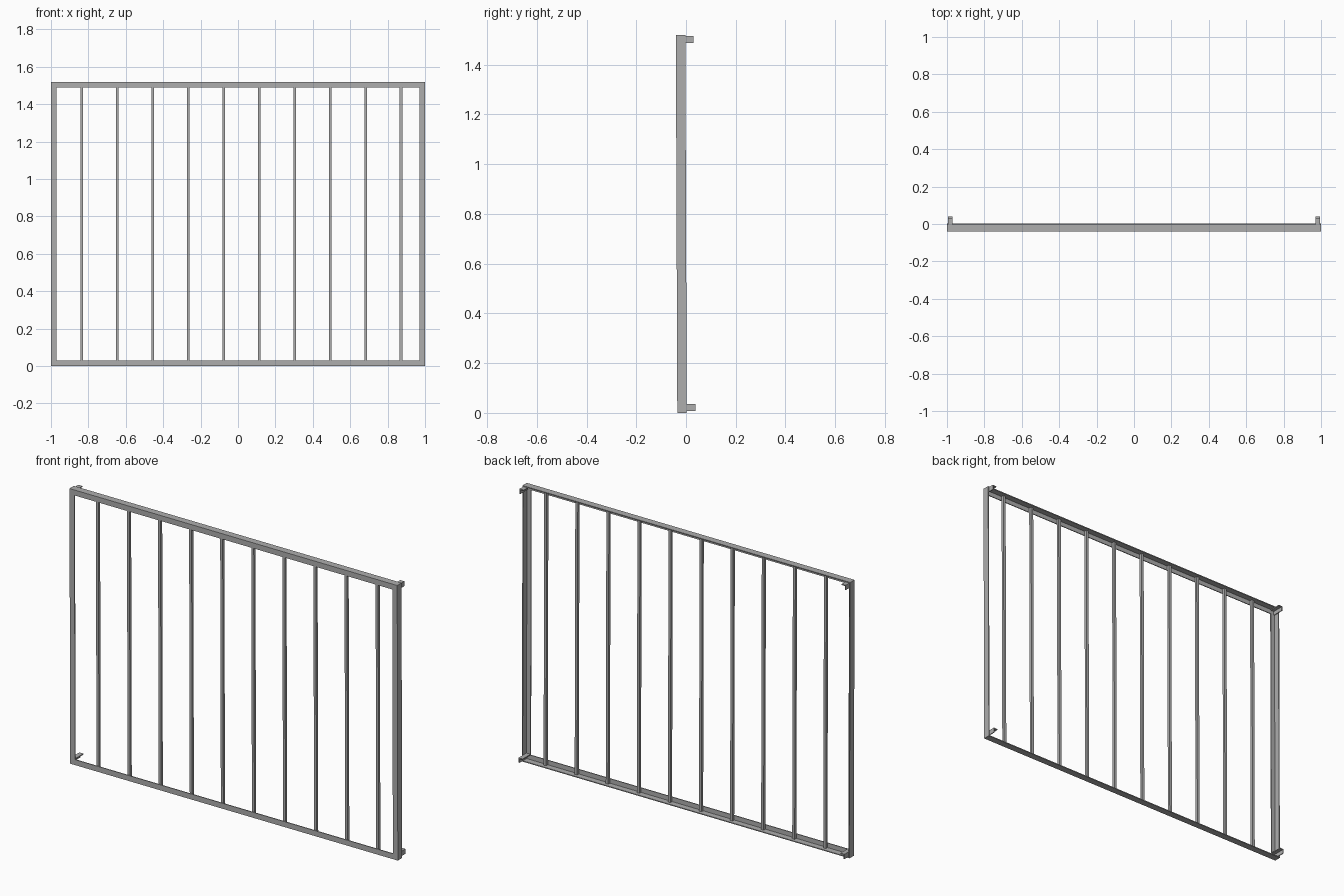
import bpy, bmesh, math
from mathutils import Matrix

if "Cube" in bpy.data.objects:
    bpy.data.objects.remove(bpy.data.objects["Cube"], do_unlink=True)

W, H = 1.0, 1.52            # half width, height
LEG, T = 0.03, 0.005        # face width and steel thickness
FRONT, BACK = -0.035, 0.003
LEAN = Matrix.Rotation(0.0038, 4, 'X')   # the panel leans forward slightly

steel = bpy.data.materials.new("grey_steel")
grey = (0.42, 0.42, 0.42, 1.0)
steel.diffuse_color = grey
steel.use_nodes = True
steel.node_tree.nodes["Principled BSDF"].inputs["Base Color"].default_value = grey


def finish(bm, name):
    bmesh.ops.recalc_face_normals(bm, faces=bm.faces)
    bm.transform(LEAN)
    mesh = bpy.data.meshes.new(name)
    bm.to_mesh(mesh)
    bm.free()
    mesh.materials.append(steel)
    obj = bpy.data.objects.new(name, mesh)
    bpy.context.collection.objects.link(obj)
    return obj


def box(name, x0, x1, y0, y1, z0, z1):
    bm = bmesh.new()
    bmesh.ops.create_cube(bm, size=1)
    for v in bm.verts:
        v.co.x = x0 + (v.co.x + 0.5) * (x1 - x0)
        v.co.y = y0 + (v.co.y + 0.5) * (y1 - y0)
        v.co.z = z0 + (v.co.z + 0.5) * (z1 - z0)
    return finish(bm, name)


# Mitred angle-iron frame: an L section (inset, y) carried round four corners
section = [(0, FRONT), (LEG, FRONT), (LEG, FRONT + T),
           (T, FRONT + T), (T, BACK), (0, BACK)]
bm = bmesh.new()
rings = []
for sx, top in ((-1, 0), (1, 0), (1, 1), (-1, 1)):
    rings.append([bm.verts.new((sx * (W - d), y, H - d if top else d))
                  for d, y in section])
n = len(section)
for i in range(4):
    a, b = rings[i], rings[(i + 1) % 4]
    for j in range(n):
        k = (j + 1) % n
        bm.faces.new((a[j], a[k], b[k], b[j]))
finish(bm, "angle_frame")

# Upright bars standing behind the front face of the frame
for i in range(10):
    x = -0.835 + i * 0.1897
    box(f"upright_bar_{i + 1}", x - 0.0075, x + 0.0075,
        FRONT + T, FRONT + T + 0.015, T, H - T)

# Angle lugs in the four corners: flat top leg with an outer upright leg
for side, s in (("left", 1), ("right", -1)):
    for level, z0, y1 in (("lower", 0.008, 0.039), ("upper", 1.488, 0.035)):
        z1 = z0 + 0.027
        bm = bmesh.new()
        profile = [(0.995, z0), (0.995, z1), (0.970, z1),
                   (0.970, z1 - T), (0.990, z1 - T), (0.990, z0)]
        face = bm.faces.new([bm.verts.new((s * x, FRONT + T, z))
                             for x, z in profile])
        ext = bmesh.ops.extrude_face_region(bm, geom=[face])
        for g in ext["geom"]:
            if isinstance(g, bmesh.types.BMVert):
                g.co.y = y1
        # close the inner end if the extrusion removed it
        if not face.is_valid:
            bmesh.ops.holes_fill(bm, edges=bm.edges)
        finish(bm, f"{level}_{side}_lug")
